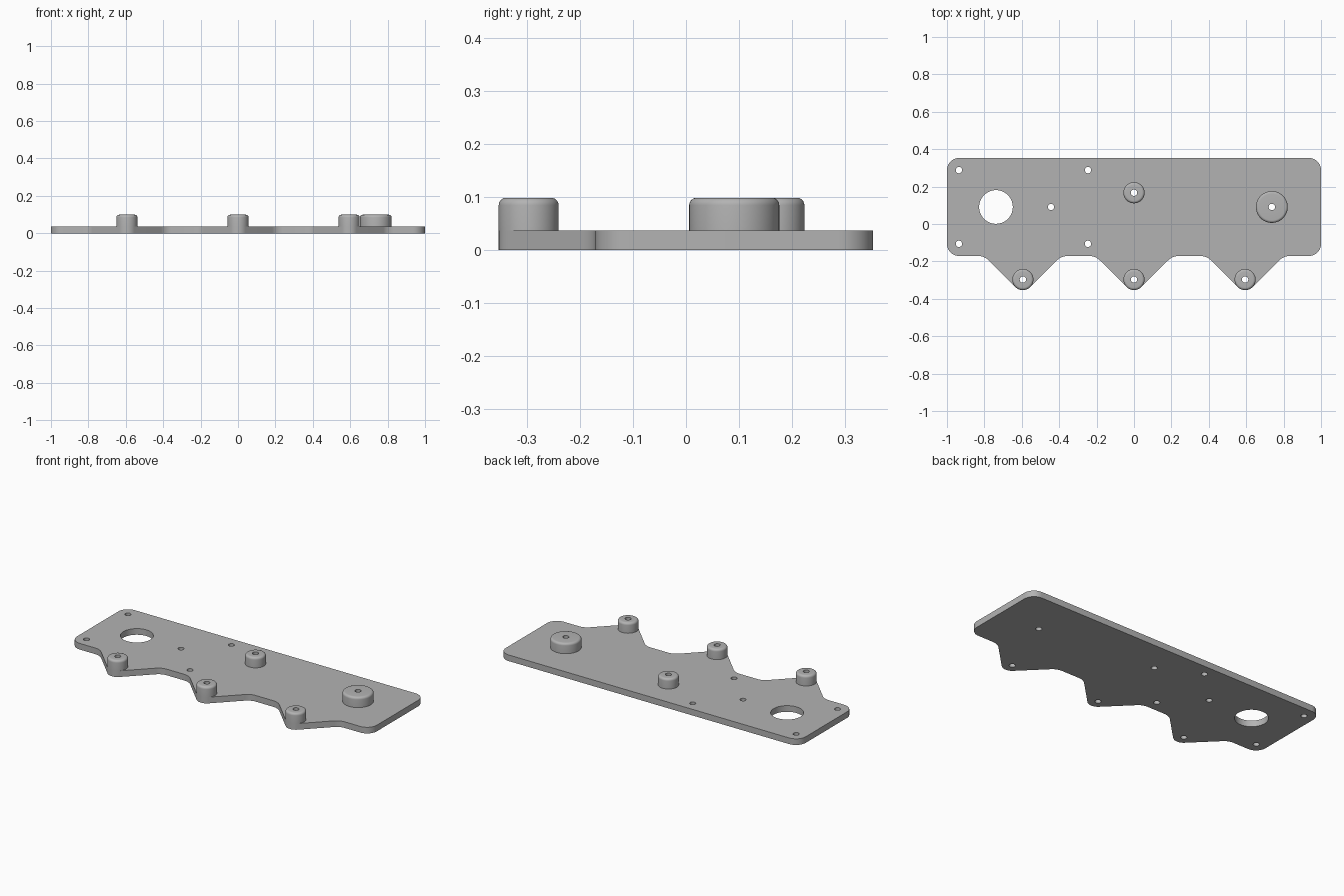
import bpy, bmesh, math
from mathutils import Vector

if "Cube" in bpy.data.objects:
    bpy.data.objects.remove(bpy.data.objects["Cube"], do_unlink=True)

THICK, TOP = 0.037, 0.099            # plate top, boss top
BACK, FRONT = 0.353, -0.171          # plate edges in y
MID = (BACK + FRONT) / 2
BOSS_R, BORE_R, TAB_Y = 0.0565, 0.017, -0.297
TABS = (-0.594, 0, 0.594)

grey = bpy.data.materials.new("plain grey")
grey.use_nodes = True
grey.diffuse_color = (0.45, 0.45, 0.45, 1)
grey.node_tree.nodes["Principled BSDF"].inputs["Base Color"].default_value = grey.diffuse_color


def circle(x, y, r, n=32):
    return [(x + r * math.cos(2 * math.pi * i / n), y + r * math.sin(2 * math.pi * i / n))
            for i in range(n)]


def rounded(corners, steps=10):
    """Round every (x, y, radius) corner of a closed outline with a tangent arc."""
    points = []
    for i, (x, y, r) in enumerate(corners):
        p = Vector((x, y))
        a = (Vector(corners[i - 1][:2]) - p).normalized()
        b = (Vector(corners[(i + 1) % len(corners)][:2]) - p).normalized()
        half = a.angle(b) / 2
        centre = p + (a + b).normalized() * r / math.sin(half)
        start = p + a * r / math.tan(half) - centre
        end = p + b * r / math.tan(half) - centre
        sweep = start.angle(end)
        for k in range(steps + 1):
            t = k / steps
            arc = (start * math.sin((1 - t) * sweep) + end * math.sin(t * sweep)) / math.sin(sweep)
            points.append(tuple(centre + arc))
    return points


def finish(name, bm, location=(0, 0, 0)):
    bmesh.ops.remove_doubles(bm, verts=bm.verts, dist=1e-5)
    bmesh.ops.recalc_face_normals(bm, faces=bm.faces)
    mesh = bpy.data.meshes.new(name)
    bm.to_mesh(mesh)
    bm.free()
    mesh.materials.clear()
    mesh.materials.append(grey)
    obj = bpy.data.objects.new(name, mesh)
    obj.location = location
    bpy.context.collection.objects.link(obj)
    bpy.ops.object.select_all(action="DESELECT")
    obj.select_set(True)
    bpy.context.view_layer.objects.active = obj
    bpy.ops.object.shade_smooth_by_angle(angle=math.radians(30))
    return obj


def boss(name, x, y, r, fillet=0.014):
    """Hollow turned post with a rounded top rim."""
    profile = [(r, THICK)]
    for k in range(7):
        a = k * math.pi / 12
        profile.append((r - fillet + fillet * math.cos(a), TOP - fillet + fillet * math.sin(a)))
    profile += [(BORE_R, TOP), (BORE_R, THICK)]
    bm = bmesh.new()
    verts = [bm.verts.new((px, 0, pz)) for px, pz in profile]
    edges = [bm.edges.new(pair) for pair in zip(verts, verts[1:])]
    bmesh.ops.spin(bm, geom=verts + edges, cent=(0, 0, 0), axis=(0, 0, 1),
                   angle=2 * math.pi, steps=64)
    # Outer wall must face away from the axis
    obj = finish(name, bm, (x, y, 0))
    wall = max(obj.data.polygons, key=lambda f: f.center.xy.length)
    if wall.normal.xy.dot(wall.center.xy) < 0:
        obj.data.flip_normals()


# Plate outline with three pointed tabs along the front
reach = BOSS_R * math.sqrt(2)
spread = FRONT - (TAB_Y - reach)
corners = [(-1, FRONT, 0.065)]
for tx in TABS:
    corners += [(tx - spread, FRONT, 0.08), (tx, TAB_Y - reach, BOSS_R), (tx + spread, FRONT, 0.08)]
corners += [(1, FRONT, 0.065), (1, BACK, 0.065), (-1, BACK, 0.065)]

# Boss positions and through holes
posts = [("front_boss_" + n, x, TAB_Y, BOSS_R) for n, x in zip(("right", "middle", "left"), TABS)]
posts += [("rear_boss", 0, 0.167, BOSS_R), ("large_boss", 0.737, MID, 0.085)]
loops = [rounded(corners), circle(-0.738, MID, 0.09, 64)]
loops += [circle(x, MID + s * 0.197, BORE_R) for x in (-0.936, -0.246) for s in (-1, 1)]
loops.append(circle(-0.444, MID, BORE_R))
loops += [circle(x, y, BORE_R) for _, x, y, _ in posts]

# Filled, extruded curve turned into the plate mesh
curve = bpy.data.curves.new("plate_outline", "CURVE")
curve.dimensions = "2D"
curve.fill_mode = "BOTH"
curve.extrude = THICK / 2
for loop in loops:
    spline = curve.splines.new("POLY")
    spline.points.add(len(loop) - 1)
    for point, (x, y) in zip(spline.points, loop):
        point.co = (x, y, 0, 1)
    spline.use_cyclic_u = True
outline = bpy.data.objects.new("plate_outline", curve)
bpy.context.collection.objects.link(outline)
bpy.context.view_layer.update()
flat = bpy.data.meshes.new_from_object(outline.evaluated_get(bpy.context.evaluated_depsgraph_get()))
bm = bmesh.new()
bm.from_mesh(flat)
bpy.data.objects.remove(outline, do_unlink=True)
bmesh.ops.translate(bm, verts=bm.verts, vec=(0, 0, THICK / 2))
finish("mounting_plate", bm)

for post in posts:
    boss(*post)
